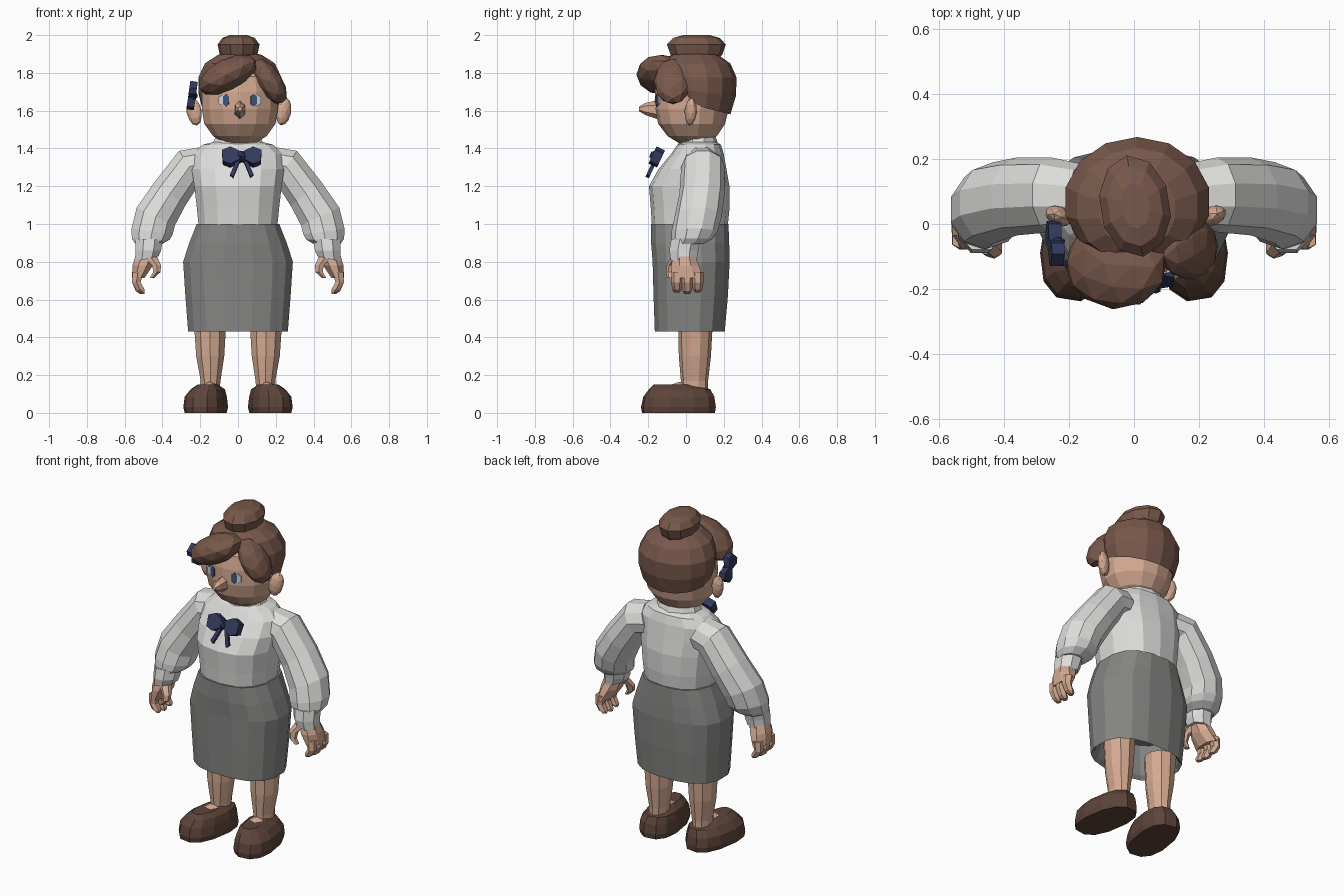
import bpy, bmesh
from math import cos, sin, pi, radians, copysign
from mathutils import Matrix, Vector, Euler
from mathutils.bvhtree import BVHTree

cube = bpy.data.objects.get("Cube")
if cube:
    bpy.data.objects.remove(cube, do_unlink=True)


def material(name, r, g, b):
    m = bpy.data.materials.new(name)
    m.use_nodes = True
    m.diffuse_color = (r, g, b, 1)
    node = m.node_tree.nodes["Principled BSDF"]
    node.inputs["Base Color"].default_value = (r, g, b, 1)
    node.inputs["Roughness"].default_value = 0.9
    return m


SKIN = material("skin", .66, .40, .285)
HAIR = material("brown hair", .19, .098, .07)
SHOE = material("dark brown leather", .11, .058, .042)
WHITE = material("white cloth", .72, .72, .71)
GREY = material("grey cloth", .24, .24, .235)
NAVY = material("navy ribbon", .032, .042, .11)
IRIS = material("blue iris", .05, .09, .2)
EYE = material("eye white", .62, .64, .66)


def finish(name, bm, mat, matrix=None):
    """Turn a bmesh into a flat-shaded object."""
    if matrix:
        bm.transform(matrix)
    bmesh.ops.recalc_face_normals(bm, faces=bm.faces)
    me = bpy.data.meshes.new(name)
    bm.to_mesh(me)
    bm.free()
    me.materials.append(mat)
    ob = bpy.data.objects.new(name, me)
    bpy.context.collection.objects.link(ob)
    return ob


def place(loc, rx=0, ry=0, rz=0, size=(1, 1, 1)):
    rot = Euler([radians(a) for a in (rx, ry, rz)]).to_matrix().to_4x4()
    return Matrix.Translation(loc) @ rot @ Matrix.Diagonal((*size, 1))


def loft(name, mat, rings, n=12, side=1, boxy=1.0, matrix=None):
    """Skin through rings (x, y, z, rx, ry, tilt, slope); side=-1 mirrors."""
    bm = bmesh.new()
    loops = []
    for x, y, z, rx, ry, *more in rings:
        tilt, slope = (list(more) + [0, 0])[:2]
        loop = []
        for i in range(n):
            a = 2 * pi * (i + .5) / n
            u = rx * copysign(abs(cos(a)) ** boxy, cos(a))
            v = ry * copysign(abs(sin(a)) ** boxy, sin(a))
            t = radians(tilt)
            loop.append(bm.verts.new((side * (x + u * cos(t)), y + v,
                                      z + u * sin(t) + slope * v)))
        loops.append(loop)
    for lo, hi in zip(loops, loops[1:]):
        for i in range(n):
            j = (i + 1) % n
            bm.faces.new((lo[i], lo[j], hi[j], hi[i]))
    bm.faces.new(loops[0])
    bm.faces.new(loops[-1])
    return finish(name, bm, mat, matrix)


def blob(name, mat, matrix, detail=2):
    bm = bmesh.new()
    bmesh.ops.create_icosphere(bm, subdivisions=detail, radius=1)
    return finish(name, bm, mat, matrix)


def plate(name, mat, pts, depth, matrix):
    """Extrude an x-z outline along y."""
    bm = bmesh.new()
    f = bm.faces.new([bm.verts.new((x, -depth / 2, z)) for x, z in pts])
    ext = bmesh.ops.extrude_face_region(bm, geom=[f])["geom"]
    bmesh.ops.translate(bm, vec=(0, depth, 0),
                        verts=[v for v in ext if isinstance(v, bmesh.types.BMVert)])
    return finish(name, bm, mat, matrix)


def bow(name, matrix, tails=True):
    blob(name + "_knot", NAVY, matrix @ place((0, -.01, 0), size=(.026, .032, .032)), 1)
    for s, word in ((1, "left"), (-1, "right")):
        flip = matrix @ Matrix.Diagonal((s, 1, 1, 1))
        plate(f"{name}_{word}_loop", NAVY,
              [(0, -.018), (.06, -.05), (.1, -.035), (.105, .03), (.06, .05), (0, .018)],
              .05, flip)
        if tails:
            plate(f"{name}_{word}_tail", NAVY,
                  [(0, 0), (.045, -.12), (.062, -.105), (.02, 0)], .02, flip)


# Skirt with a hollow hem
loft("skirt", GREY, [
    (0, .02, .62, .2, .14), (0, .02, .45, .25, .17), (0, .02, .43, .268, .188),
    (0, .025, .62, .283, .2), (0, .027, .8, .295, .207), (0, .022, .9, .262, .21),
    (0, .02, 1.0, .222, .208)], 16, boxy=.8)

# Blouse and collar
loft("blouse", WHITE, [
    (0, .02, .98, .212, .2), (0, .022, 1.08, .222, .208), (0, .017, 1.2, .236, .213),
    (0, .034, 1.29, .25, .18), (0, .06, 1.37, .245, .14), (0, .07, 1.42, .19, .115),
    (0, .07, 1.435, .13, .09)], 14, boxy=.85)
loft("collar", WHITE, [
    (0, .065, 1.40, .15, .115), (0, .065, 1.465, .125, .09), (0, .065, 1.45, .105, .075)], 10)
bow("neck_bow", place((.02, -.155, 1.355), rx=-25))

# Limbs, mirrored left and right
for s, word in ((1, "left"), (-1, "right")):
    loft(word + "_sleeve", WHITE, [
        (.16, .085, 1.32, .1, .1, 65), (.255, .09, 1.305, .105, .115, 55),
        (.36, .085, 1.16, .108, .12, 38), (.435, .065, 1.04, .117, .125, 25),
        (.455, .045, .96, .116, .122, 8), (.462, .03, .92, .105, .108, 2),
        (.472, .01, .895, .075, .085)], 10, s)
    loft(word + "_cuff", WHITE, [
        (.47, 0, .92, .078, .085), (.475, -.012, .86, .073, .083),
        (.483, -.012, .815, .069, .075, -12)], 8, s)
    loft(word + "_palm", SKIN, [
        (.485, -.01, .84, .06, .06), (.505, -.005, .78, .058, .08),
        (.528, .008, .715, .036, .088)], 8, s)
    for k in range(3):
        y = -.048 + .055 * k
        loft(f"{word}_finger_{k + 1}", SKIN, [
            (.53, y, .745, .033, .03), (.538, y, .69, .026, .03),
            (.518, y, .645 + .008 * abs(k - 1), .027, .025),
            (.508, y, .63 + .008 * abs(k - 1), .014, .015)], 6, s)
    loft(word + "_thumb", SKIN, [
        (.462, -.045, .825, .04, .035), (.43, -.075, .78, .027, .028),
        (.43, -.083, .745, .022, .024), (.455, -.083, .715, .014, .016)], 6, s)
    loft(word + "_leg", SKIN, [
        (.148, .045, .1, .052, .07), (.145, .045, .17, .055, .072),
        (.147, .047, .3, .078, .085), (.148, .05, .48, .09, .092)], 10, s)
    blob(word + "_instep", SKIN, place((s * .152, -.035, .13), size=(.055, .06, .035)), 1)
    loft(word + "_shoe", SHOE, [
        (0, 0, 0, .105, .195), (0, 0, .03, .112, .2), (0, .002, .085, .106, .19),
        (-.01, .008, .125, .085, .165), (-.015, -.02, .15, .05, .11)],
        12, s, .8, place((s * .171, -.04, 0), rz=s * 9))

# Neck and head
loft("neck", SKIN, [(.005, .07, 1.38, .1, .08), (.01, .07, 1.5, .1, .085)], 10)
head = loft("head", SKIN, [
    (.01, .035, 1.43, .085, .075), (.01, .033, 1.465, .145, .13),
    (.01, .03, 1.53, .193, .177), (.01, .03, 1.61, .207, .196),
    (.01, .03, 1.7, .205, .195), (.01, .03, 1.78, .185, .18),
    (.01, .04, 1.84, .12, .12)], 14)
bm = bmesh.new()
bm.from_mesh(head.data)
face_tree = BVHTree.FromBMesh(bm)
bm.free()

loft("nose", SKIN, [
    (0, 0, 0, .032, .05), (0, .004, .065, .026, .032), (0, .004, .098, .012, .012)],
    6, matrix=place((.01, -.15, 1.605), rx=90))

for s, word in ((1, "left"), (-1, "right")):
    blob(word + "_ear", SKIN,
         place((.005 + s * .237, .025, 1.595), ry=s * 12, rz=s * 25, size=(.042, .03, .075)))
    # Eyes laid flat on the face
    for part, mat, dx, w, h in (("eye_white", EYE, .088, .024, .03),
                                ("iris", IRIS, .073, .016, .033)):
        spot, normal, _, _ = face_tree.ray_cast(Vector((.01 + s * dx, -1, 1.655)),
                                                Vector((0, 1, 0)))
        turn = normal.to_track_quat('-Y', 'Z').to_matrix().to_4x4()
        lift = .003 if mat == IRIS else .001
        plate(f"{word}_{part}", mat,
              [(-w, -h * .6), (0, -h), (w, -h * .6), (w, h * .6), (0, h), (-w, h * .6)],
              .009, Matrix.Translation(spot + normal * lift) @ turn)

# Hair cap, fringe, side lock and bun
loft("hair_cap", HAIR, [
    (.01, .07, 1.65, .17, .13, 0, -.25), (.01, .07, 1.622, .205, .165, 0, -.25),
    (.01, .07, 1.70, .226, .194, 0, -.12), (.01, .068, 1.775, .226, .2),
    (.01, .055, 1.85, .19, .18), (.01, .045, 1.895, .12, .125),
    (.01, .045, 1.91, .05, .06)], 14)
blob("fringe", HAIR, place((-.055, -.125, 1.79), ry=-27, rz=-4, size=(.172, .138, .085)))
blob("side_lock", HAIR, place((.165, -.07, 1.755), ry=57, size=(.14, .1, .068)))
loft("bun", HAIR, [
    (0, 0, -.1, .07, .1), (0, 0, -.04, .1, .14), (0, 0, .01, .11, .158),
    (0, 0, .045, .085, .125), (0, 0, .06, .045, .07)], 10,
    matrix=place((.003, .055, 1.94), rz=9))

# Bow beside the right ear
bow("hair_bow", place((-.243, -.06, 1.68), rx=8, rz=90) @ place((0, 0, 0), ry=50, size=(.75, .8, .8)),
    tails=False)
